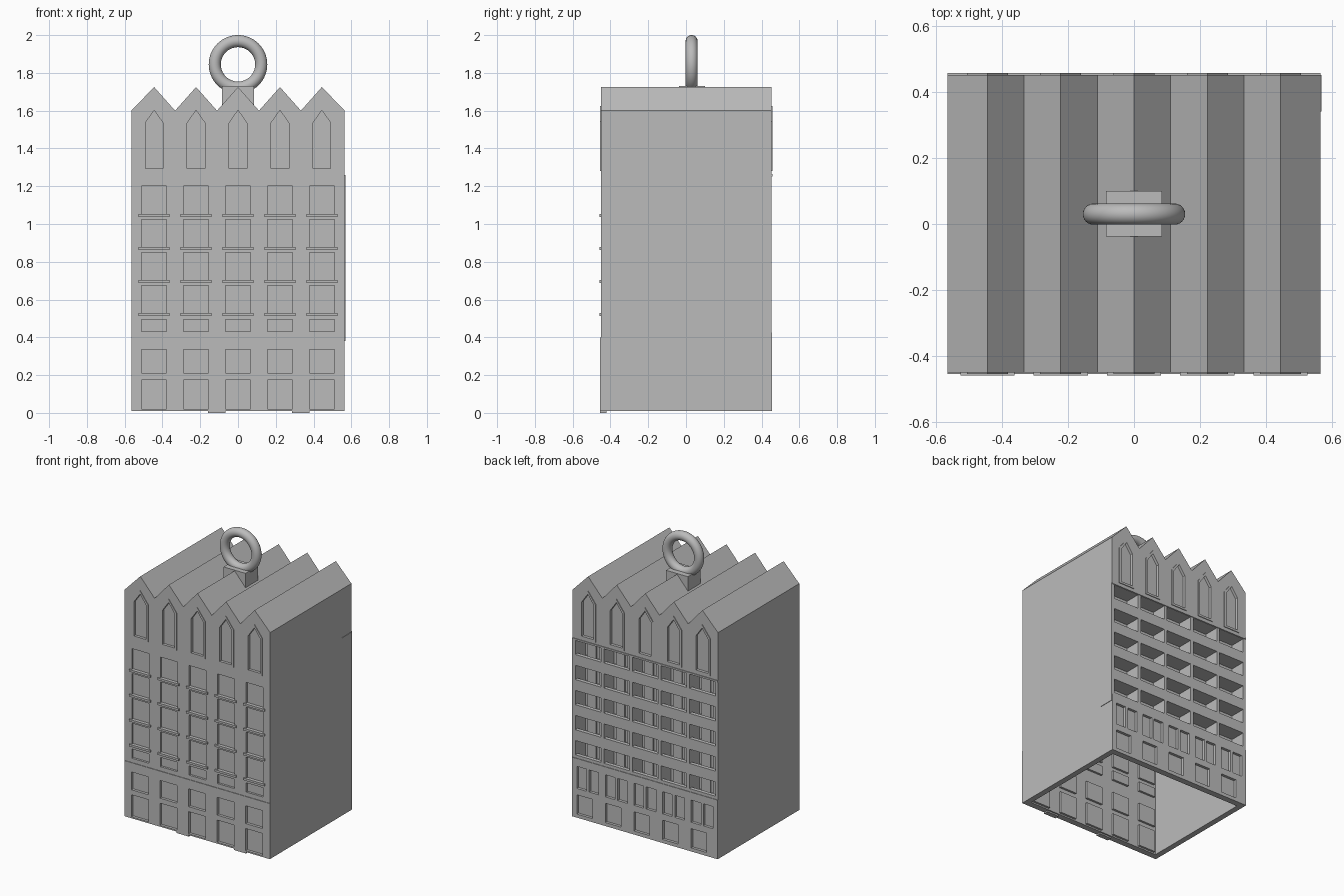
import bpy
import bmesh
from mathutils import Vector

cube = bpy.data.objects.get("Cube")
if cube:
    bpy.data.objects.remove(cube, do_unlink=True)

stone = bpy.data.materials.new("plain_grey")
stone.use_nodes = True
GREY = (0.5, 0.5, 0.5, 1)
stone.diffuse_color = GREY
stone.node_tree.nodes["Principled BSDF"].inputs["Base Color"].default_value = GREY

HALF, FRONT, BACK = 0.565, -0.45, 0.452
BAYS = [i * 0.222 for i in range(-2, 3)]
ROWS = [1.2 - i * 0.175 for i in range(4)]
BALCONIES = [1.25 - i * 0.176 for i in range(5)]


def prism(bm, points, axis, a, b):
    """Extrude a profile along x or y; points are (y, z) or (x, z)."""
    def place(p, d):
        return Vector((d, p[0], p[1])) if axis == "x" else Vector((p[0], d, p[1]))
    face = bm.faces.new([bm.verts.new(place(p, a)) for p in points])
    grown = bmesh.ops.extrude_face_region(bm, geom=[face])["geom"]
    verts = [g for g in grown if isinstance(g, bmesh.types.BMVert)]
    bmesh.ops.translate(bm, verts=verts, vec=place((0, 0), b - a))


def box(bm, x0, x1, y0, y1, z0, z1):
    prism(bm, [(x0, z0), (x1, z0), (x1, z1), (x0, z1)], "y", y0, y1)


def lancet(x, half, bottom, shoulder, apex):
    return [(x - half, bottom), (x + half, bottom), (x + half, shoulder),
            (x, apex), (x - half, shoulder)]


def finish(name, bm):
    bmesh.ops.recalc_face_normals(bm, faces=bm.faces[:])
    mesh = bpy.data.meshes.new(name)
    bm.to_mesh(mesh)
    bm.free()
    mesh.materials.append(stone)
    obj = bpy.data.objects.new(name, mesh)
    bpy.context.collection.objects.link(obj)
    return obj


def cut(obj, cutters):
    for c in cutters:
        mod = obj.modifiers.new("cut", "BOOLEAN")
        mod.operation, mod.solver, mod.object = "DIFFERENCE", "EXACT", c
    dg = bpy.context.evaluated_depsgraph_get()
    mesh = bpy.data.meshes.new_from_object(obj.evaluated_get(dg))
    obj.modifiers.clear()
    obj.data = mesh


# Window layouts: (x0, x1, z0, z1)
front_windows = []
back_windows = []
for x in BAYS:
    spans = [(top - 0.15, top) for top in ROWS]
    spans += [(0.43, 0.495), (0.21, 0.335), (0.02, 0.175)]
    front_windows += [(x - 0.066, x + 0.066, a, b) for a, b in spans]
    back_windows += [(x - 0.085, x - 0.01, 0.215, 0.37),
                     (x + 0.01, x + 0.085, 0.215, 0.37),
                     (x - 0.035, x + 0.085, 0.035, 0.17)]

# Cutters: shallow windows, pointed gable windows, deep balconies, hollow core
bm = bmesh.new()
for x0, x1, z0, z1 in front_windows:
    box(bm, x0, x1, FRONT - 0.03, FRONT + 0.015, z0, z1)
for x0, x1, z0, z1 in back_windows:
    box(bm, x0, x1, BACK - 0.015, BACK + 0.03, z0, z1)
for x in BAYS:
    pane = lancet(x, 0.047, 1.295, 1.535, 1.602)
    prism(bm, pane, "y", FRONT - 0.03, FRONT + 0.015)
    prism(bm, pane, "y", BACK - 0.015, BACK + 0.03)
window_cutter = finish("window_cutter", bm)

bm = bmesh.new()
for x in BAYS:
    for t in BALCONIES:
        prism(bm, [(0.48, t), (0.34, t), (0.34, t - 0.145), (0.425, t - 0.145),
                   (0.425, t - 0.1), (0.48, t - 0.1)], "x", x - 0.1, x + 0.1)
balcony_cutter = finish("balcony_cutter", bm)

bm = bmesh.new()
prism(bm, [(-0.41, -0.1), (0.412, -0.1), (0.412, 0.36), (0.3, 0.36),
           (0.3, 1.56), (-0.41, 1.56)], "x", -0.525, 0.525)
core_cutter = finish("core_cutter", bm)

# Main body with zigzag roof
bm = bmesh.new()
outline = [(-HALF, 0.01), (HALF, 0.01)]
for i in range(5):
    x = BAYS[4 - i]
    right = HALF if i == 0 else x + 0.111
    outline += [(right, 1.6), (x, 1.725)]
outline.append((-HALF, 1.6))
prism(bm, outline, "y", FRONT, BACK)
body = finish("building_body", bm)
cut(body, [core_cutter, window_cutter, balcony_cutter])

# Slightly raised lower storeys
bm = bmesh.new()
box(bm, -HALF, HALF, FRONT - 0.004, FRONT + 0.002, 0.01, 0.4)
box(bm, -HALF, HALF, BACK - 0.002, BACK + 0.004, 0.01, 0.425)
base = finish("raised_lower_storeys", bm)
cut(base, [window_cutter])

# Raised frames around the pointed windows
bm = bmesh.new()
for x in BAYS:
    rim = lancet(x, 0.062, 1.28, 1.543, 1.625)
    prism(bm, rim, "y", FRONT - 0.004, FRONT + 0.002)
    prism(bm, rim, "y", BACK - 0.002, BACK + 0.005)
frames = finish("gable_window_frames", bm)
cut(frames, [window_cutter])

for c in (window_cutter, balcony_cutter, core_cutter):
    bpy.data.objects.remove(c, do_unlink=True)

# Front window sills
bm = bmesh.new()
for x in BAYS:
    for top in ROWS:
        box(bm, x - 0.082, x + 0.082, FRONT - 0.009, FRONT + 0.015,
            top - 0.162, top - 0.147)
finish("window_sills", bm)

# Window backs that show on the inner walls
bm = bmesh.new()
for x0, x1, z0, z1 in front_windows:
    box(bm, x0, x1, -0.42, -0.395, z0, z1)
for x0, x1, z0, z1 in back_windows:
    if z1 < 0.3:
        box(bm, x0, x1, 0.395, 0.42, z0, z1)
finish("inner_window_backs", bm)

# Paired panes on the rear wall of each balcony
bm = bmesh.new()
for x in BAYS:
    for t in BALCONIES:
        for s in (-0.045, 0.045):
            box(bm, x + s - 0.034, x + s + 0.034, 0.335, 0.348, t - 0.145, t - 0.03)
finish("balcony_panes", bm)

# Thin bands around the balcony block, and the side plate
bm = bmesh.new()
box(bm, -HALF, HALF, BACK - 0.01, BACK + 0.005, 1.252, 1.264)
box(bm, HALF - 0.01, HALF + 0.003, 0.34, BACK, 0.38, 1.26)
finish("balcony_trim", bm)

# Entrance steps
bm = bmesh.new()
for x in (-0.112, 0.332):
    box(bm, x - 0.047, x + 0.047, FRONT - 0.004, -0.42, 0, 0.02)
finish("entrance_steps", bm)

# Hanging ring and its block
bm = bmesh.new()
box(bm, -0.085, 0.085, -0.038, 0.1, 1.58, 1.73)
finish("ring_block", bm)

bpy.ops.mesh.primitive_torus_add(
    location=(0, 0.03, 1.845), rotation=(1.5708, 0, 0), major_radius=0.123,
    minor_radius=0.032, major_segments=64, minor_segments=24)
ring = bpy.context.object
ring.name = "hanging_ring"
ring.data.materials.append(stone)
bpy.ops.object.shade_smooth()
